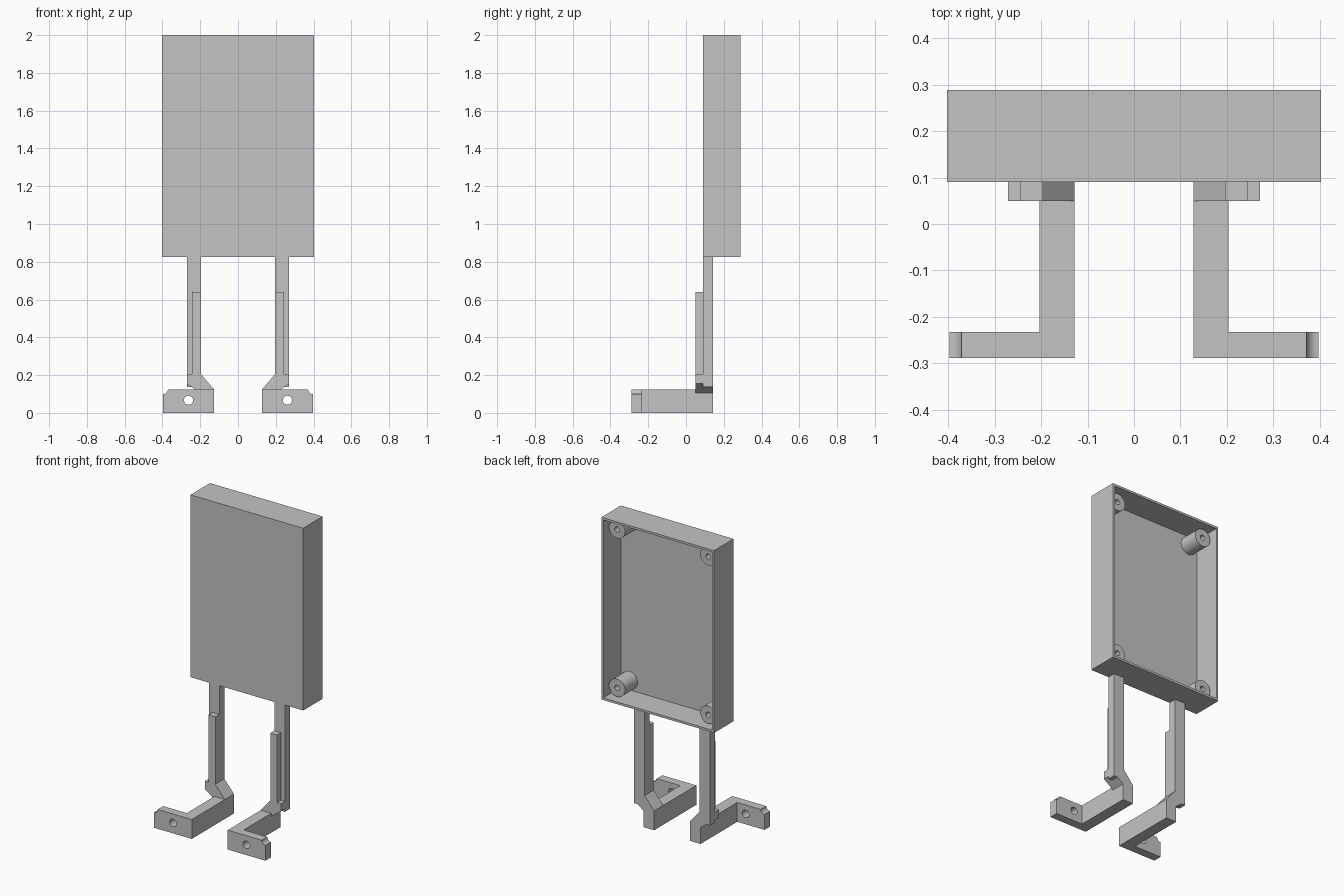
import bpy, bmesh, math
from mathutils import Matrix

if "Cube" in bpy.data.objects:
    bpy.data.objects.remove(bpy.data.objects["Cube"])

grey = bpy.data.materials.new("plain grey")
grey.use_nodes = True
grey.diffuse_color = (0.55, 0.55, 0.55, 1)
grey.node_tree.nodes["Principled BSDF"].inputs["Base Color"].default_value = (0.55, 0.55, 0.55, 1)


def finish(name, bm):
    bmesh.ops.recalc_face_normals(bm, faces=bm.faces[:])
    mesh = bpy.data.meshes.new(name)
    bm.to_mesh(mesh)
    bm.free()
    mesh.materials.append(grey)
    ob = bpy.data.objects.new(name, mesh)
    bpy.context.collection.objects.link(ob)
    return ob


def smooth(ob):
    bpy.ops.object.select_all(action='DESELECT')
    bpy.context.view_layer.objects.active = ob
    ob.select_set(True)
    bpy.ops.object.shade_smooth_by_angle(angle=math.radians(35))


def prism(name, profile, y0, y1, side=1):
    """Extrude an x-z profile along y; side = -1 mirrors it."""
    bm = bmesh.new()
    face = bm.faces.new([bm.verts.new((side * x, y0, z)) for x, z in profile])
    ext = bmesh.ops.extrude_face_region(bm, geom=[face])["geom"]
    bmesh.ops.translate(bm, vec=(0, y1 - y0, 0),
                        verts=[v for v in ext if isinstance(v, bmesh.types.BMVert)])
    return finish(name, bm)


def rect(x0, x1, z0, z1):
    return [(x0, z0), (x1, z0), (x1, z1), (x0, z1)]


def lathe_y(name, profile, x, z, segments=32):
    """Spin (radius, y) points around an axis parallel to y."""
    bm = bmesh.new()
    verts = [bm.verts.new((r, y, 0)) for r, y in profile]
    edges = [bm.edges.new(p) for p in zip(verts, verts[1:])]
    bmesh.ops.spin(bm, geom=verts + edges, cent=(0, 0, 0), axis=(0, 1, 0),
                   angle=math.tau, steps=segments)
    bmesh.ops.remove_doubles(bm, verts=bm.verts[:], dist=1e-4)
    bmesh.ops.translate(bm, vec=(x, 0, z), verts=bm.verts[:])
    return finish(name, bm)


# Tray: a box hollowed from the back
HALF, BOTTOM, TOP, FRONT, BACK, WALL = 0.402, 0.825, 2.0, 0.09, 0.288, 0.02
bm = bmesh.new()
size = Matrix.Diagonal((2 * HALF, BACK - FRONT, TOP - BOTTOM, 1))
place = Matrix.Translation((0, (FRONT + BACK) / 2, (TOP + BOTTOM) / 2))
bmesh.ops.create_cube(bm, size=1, matrix=place @ size)
bm.normal_update()
back = max(bm.faces, key=lambda f: f.calc_center_median().y)
bmesh.ops.inset_region(bm, faces=[back], thickness=WALL)
floor = bmesh.ops.extrude_discrete_faces(bm, faces=[back])["faces"][0]
bmesh.ops.translate(bm, vec=(0, FRONT + WALL - BACK, 0), verts=floor.verts[:])
finish("tray", bm)

# Screw posts in the tray corners, each with a blind hole
INSET, POST_END = 0.077, 0.238
post = [(0.057, FRONT + WALL - 0.005), (0.057, POST_END), (0.017, POST_END),
        (0.017, 0.13), (0, 0.13)]
for xs, xname in ((1, "left"), (-1, "right")):
    for z, zname in ((BOTTOM + INSET, "lower"), (TOP - INSET, "upper")):
        smooth(lathe_y(f"{zname}_{xname}_post", post, xs * (HALF - INSET), z))

# Legs and feet
leg = [(0.196, BOTTOM), (0.271, BOTTOM), (0.271, 0.137), (0.245, 0.137),
       (0.203, 0.105), (0.128, 0.105), (0.128, 0.125), (0.196, 0.205)]
knee = [(0.196, 0.205), (0.271, 0.205), (0.271, 0.155), (0.245, 0.137),
        (0.203, 0.105), (0.128, 0.105), (0.128, 0.125)]
# Front plate with a rounded notch at its outer top corner
notch = [(0.397 - 0.026 * math.sin(a), 0.125 - 0.026 * math.cos(a))
         for a in [i * math.pi / 16 for i in range(9)]]
plate = [(0.128, 0.125), (0.128, 0), (0.397, 0)] + notch

for side, sname in ((1, "left"), (-1, "right")):
    prism(f"{sname}_leg", leg, 0.09, 0.142, side)
    prism(f"{sname}_knee", knee, 0.049, 0.09, side)
    prism(f"{sname}_leg_rib", rect(0.196, 0.244, 0.205, 0.64), 0.049, 0.09, side)
    prism(f"{sname}_foot_bar", rect(0.128, 0.203, 0, 0.125), -0.232, 0.142, side)
    foot = prism(f"{sname}_foot_plate", plate, -0.288, -0.232, side)
    # Round hole through the plate
    cutter = lathe_y("hole_cutter", [(0, -0.35), (0.024, -0.35), (0.024, -0.15), (0, -0.15)],
                     side * 0.262, 0.067)
    cutter.hide_render = True
    mod = foot.modifiers.new("hole", 'BOOLEAN')
    mod.operation = 'DIFFERENCE'
    mod.solver = 'EXACT'
    mod.object = cutter
    bpy.context.view_layer.objects.active = foot
    bpy.ops.object.modifier_apply(modifier=mod.name)
    bpy.data.objects.remove(cutter)
    smooth(foot)
